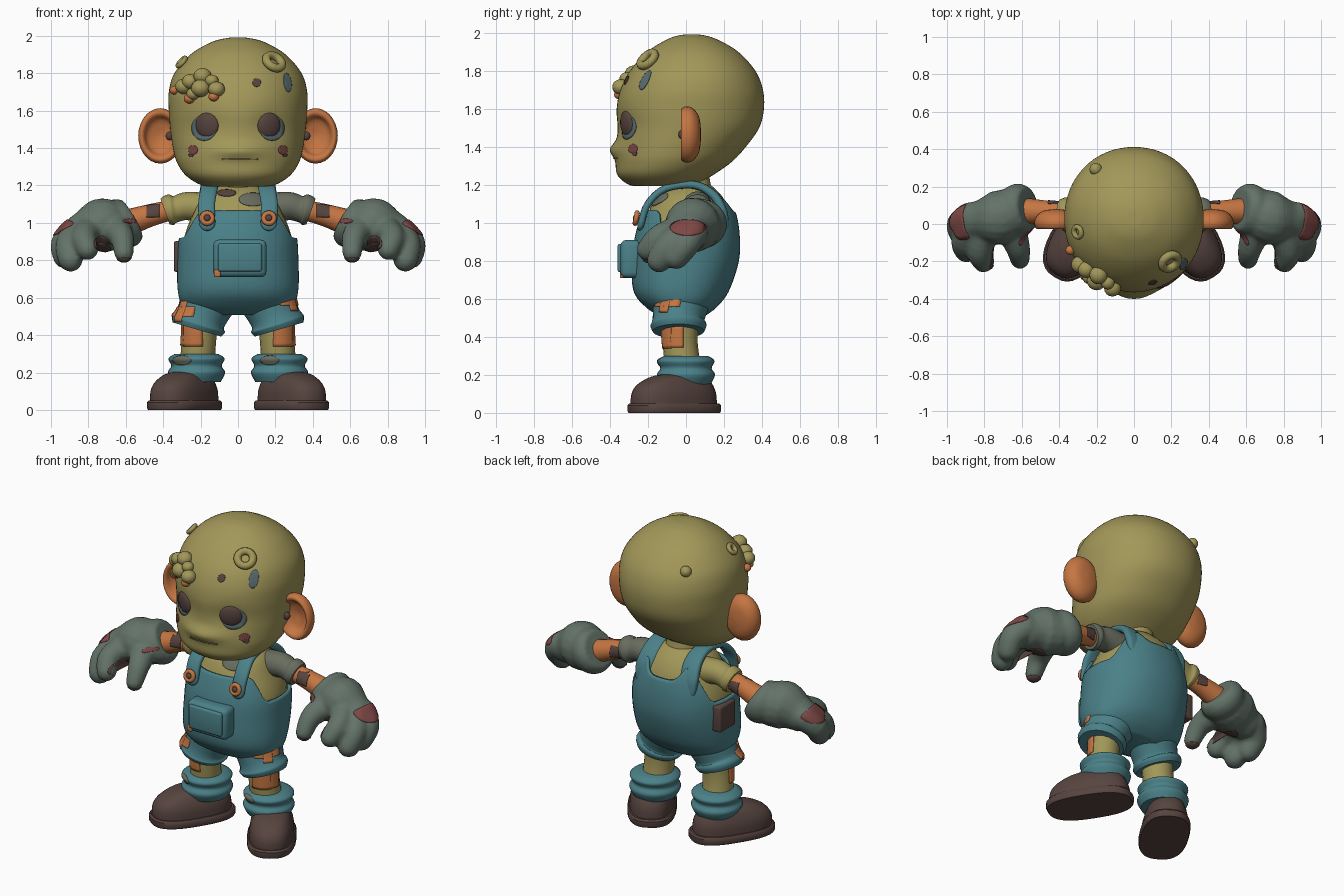
import bpy, bmesh
from math import sin, cos, tau, radians, exp, sqrt, copysign
from mathutils import Vector, Matrix
from mathutils.bvhtree import BVHTree

if "Cube" in bpy.data.objects:
    bpy.data.objects.remove(bpy.data.objects["Cube"])


def material(name, *rgb):
    m = bpy.data.materials.new(name)
    m.use_nodes = True
    m.diffuse_color = (*rgb, 1)
    m.node_tree.nodes["Principled BSDF"].inputs["Base Color"].default_value = (*rgb, 1)
    return m


SKIN, DARK = material("olive skin", .36, .31, .1), material("dark olive", .2, .165, .06)
ORANGE, TEAL = material("rust orange", .56, .18, .055), material("teal cloth", .07, .22, .25)
GLOVE, BROWN = material("grey green", .125, .17, .14), material("dark brown", .095, .058, .05)
MAROON, SLATE = material("maroon", .21, .065, .06), material("olive grey", .14, .155, .115)
STAIN = material("blue grey", .1, .15, .16)


def make(bm, name, mat, sharp=60):
    bmesh.ops.recalc_face_normals(bm, faces=bm.faces)
    me = bpy.data.meshes.new(name)
    bm.to_mesh(me)
    bm.free()
    me.materials.append(mat)
    me.shade_smooth()
    me.set_sharp_from_angle(angle=radians(sharp))
    ob = bpy.data.objects.new(name, me)
    bpy.context.collection.objects.link(ob)
    return ob


def skin_rings(bm, rings, top=True):
    vs = [[bm.verts.new(p) for p in r] for r in rings]
    n = len(vs[0])
    for a, b in zip(vs, vs[1:]):
        for i in range(n):
            bm.faces.new((a[i], a[(i + 1) % n], b[(i + 1) % n], b[i]))
    for cap in (vs[0], vs[-1]) if top else (vs[0],):
        bm.faces.new(cap)


def blend(rows, t):
    """Smooth interpolation along a list of rows."""
    i = min(int(t), len(rows) - 2)
    f = t - i
    a, b, c, d = (rows[max(0, min(len(rows) - 1, i + k))] for k in (-1, 0, 1, 2))
    return [q + f / 2 * (r - p + f * (2 * p - 5 * q + 4 * r - s + f * (3 * (q - r) + s - p)))
            for p, q, r, s in zip(a, b, c, d)]


def corner(ang, p):
    """Point on a unit circle squared off by p."""
    return [copysign(abs(v) ** (2 / p), v) for v in (cos(ang), sin(ang))]


def oval(rows, t, ang, p=2.2, grow=0):
    """Point on a lofted body; a row is height, half width, front y, back y."""
    z, w, yf, yb = blend(rows, t)
    c, s = corner(ang, p)
    return Vector((c * (w + grow), (yf + yb) / 2 + s * ((yb - yf) / 2 + grow), z))


def loft(name, mat, rows, steps=4, n=32, p=2.2, place=Matrix(), warp=None, sharp=60):
    bm = bmesh.new()
    skin_rings(bm, [[place @ oval(rows, k / steps, tau * i / n, p) for i in range(n)]
                    for k in range((len(rows) - 1) * steps + 1)])
    for v in bm.verts if warp else ():
        v.co.y += warp(v.co)
    return make(bm, name, mat, sharp)


def tube(bm, pts, radii, flat=1, ends=True, n=16, side=(1, 0, 0), p=2):
    """Tapered round or flat sweep, with rounded ends if wanted."""
    rows = [(*q, r) for q, r in zip(pts, radii)]
    samples = [blend(rows, k / 4) for k in range((len(rows) - 1) * 4 + 1)]
    cs = [Vector(q[:3]) for q in samples]
    path = [(c, (cs[min(k + 1, len(cs) - 1)] - cs[max(k - 1, 0)]).normalized(), samples[k][3])
            for k, c in enumerate(cs)]
    if ends:
        arcs = [radians(a) for a in (80, 55, 28)]
        (c, t, r), (c2, t2, r2) = path[0], path[-1]
        path = [(c - t * r * sin(a), t, r * cos(a)) for a in arcs] + path + \
               [(c2 + t2 * r2 * sin(a), t2, r2 * cos(a)) for a in reversed(arcs)]
    rings = []
    for c, t, r in path:
        u = (Vector(side) - t * t.dot(side)).normalized()
        shape = [corner(tau * i / n, p) for i in range(n)]
        rings.append([c + u * r * a + t.cross(u) * r * flat * b for a, b in shape])
    skin_rings(bm, rings)


def one_tube(name, mat, pts, radii, s=1, **options):
    bm = bmesh.new()
    tube(bm, [(x * s, y, z) for x, y, z in pts], radii, **options)
    return make(bm, name, mat)


def facing(loc, normal):
    return Matrix.Translation(loc) @ Vector(normal).to_track_quat('Z', 'Y').to_matrix().to_4x4()


def ball(name, mat, loc, size, normal=(0, 0, 1)):
    bm = bmesh.new()
    bmesh.ops.create_uvsphere(bm, u_segments=16, v_segments=10, radius=1)
    bm.transform(facing(loc, normal) @ Matrix.Diagonal((*size, 1)))
    make(bm, name, mat)


def ring(name, mat, loc, normal, major, minor):
    bpy.ops.mesh.primitive_torus_add(major_radius=major, minor_radius=minor, major_segments=20, minor_segments=8)
    bpy.context.object.name = name
    bpy.context.object.matrix_world = facing(loc, normal)
    bpy.context.object.data.materials.append(mat)
    bpy.ops.object.shade_smooth()


def box(name, mat, loc, size, bevel):
    bm = bmesh.new()
    bmesh.ops.create_cube(bm, size=1)
    bm.transform(Matrix.Translation(loc) @ Matrix.Diagonal((*size, 1)))
    bmesh.ops.bevel(bm, geom=bm.edges[:], offset=bevel, segments=3, affect='EDGES', profile=.5)
    make(bm, name, mat, 50)


def tree_of(ob):
    return BVHTree.FromObject(ob, bpy.context.evaluated_depsgraph_get())


def patch(name, mat, tree, start, aim, w, h, rounded=True, thick=.005):
    """Thin plate laid on a surface along a ray."""
    aim = Vector(aim).normalized()
    u = aim.cross((0, 0, 1)).normalized()
    bm = bmesh.new()
    bmesh.ops.create_grid(bm, x_segments=8, y_segments=8, size=1)
    for vert in bm.verts[:]:
        a, b = vert.co.xy
        if rounded:
            a, b = a * sqrt(1 - b * b / 2), b * sqrt(1 - a * a / 2)
        loc = tree.ray_cast(Vector(start) + u * a * w + u.cross(aim) * b * h, aim)[0]
        if loc is None:
            bm.verts.remove(vert)
        else:
            vert.co = loc - aim * .002
    mod = make(bm, name, mat).modifiers.new("thickness", 'SOLIDIFY')
    mod.thickness, mod.offset = thick, 0


# Head, with nose ridge and shallow eye sockets
def face_shape(c):
    nose = exp(-(c.x / .13) ** 2 - ((c.z - 1.385) / .04) ** 2)
    socket = exp(-((abs(c.x) - .165) / .08) ** 2 - ((c.z - 1.52) / .08) ** 2)
    return socket * .015 - nose * .035 if c.y < 0 else 0

head_rows = [(1.195, .1, -.24, -.02), (1.2, .19, -.3, .05), (1.25, .275, -.36, .14), (1.32, .325, -.37, .24),
             (1.4, .348, -.365, .315), (1.5, .362, -.36, .385), (1.6, .37, -.365, .41), (1.7, .37, -.345, .405),
             (1.8, .34, -.295, .365), (1.9, .255, -.205, .275), (1.965, .145, -.1, .165), (1.988, .06, -.03, .09),
             (1.991, .004, .025, .035)]
skull = tree_of(loft("head", SKIN, head_rows, 6, 64, 2.08, warp=face_shape))
back = Vector((0, 1, 0))
for s in (-1, 1):
    patch("eye_shadow", STAIN, skull, (.182 * s, -1, 1.507), back, .066, .068)
    loc, normal = skull.ray_cast(Vector((.165 * s, -1, 1.52)), back)[:2]
    ball("eye", BROWN, loc, (.068, .072, .024), normal)
    # Cupped ear turned around the y axis
    bm = bmesh.new()
    cup = [(.01, .06), (.09, .05), (.135, .02), (.148, -.015), (.135, -.045), (.11, -.04), (.085, -.005), (.01, .015)]
    skin_rings(bm, [[Vector((s * .415 + r * .8 * cos(tau * i / 28), .02 + y, 1.465 + r * sin(tau * i / 28)))
                     for i in range(28)] for r, y in (blend(cup, k / 3) for k in range(22))])
    make(bm, "ear", ORANGE, 80)
    ball("ear_scab", BROWN, (.365 * s, -.02, 1.465), (.022, .02, .024))
    patch("cheek_scab", MAROON, skull, (.24 * s, -1, 1.39), back, .024, .024)
    patch("cheek_mark", BROWN, skull, (.25 * s, -1, 1.365), back, .012, .014)
patch("mouth", DARK, skull, (.01, -1, 1.34), back, .095, .004, False)
patch("brow_scab", BROWN, skull, (.1, -1, 1.75), back, .022, .022)
patch("temple_stain", STAIN, skull, (.5, -1, 1.75), (-.3, 1, 0), .025, .05)

# Growths on the scalp
centre = Vector((0, .03, 1.6))
for name, d, big in (("scalp_ring", (.2, -.24, .27), .046), ("side_ring", (-.29, -.07, .25), .028)):
    loc, normal = skull.ray_cast(centre, Vector(d))[:2]
    ring(name, SKIN, loc + Vector(d).normalized() * .012, normal, big, big * .5)
for name, mat, x, z, r in (
        *(("forehead_growth", SKIN, *g) for g in ((-.29, 1.73, .046), (-.19, 1.785, .048), (-.2, 1.72, .052),
          (-.115, 1.715, .045), (-.255, 1.755, .045), (-.14, 1.76, .036), (-.24, 1.69, .036))),
        *(("growth_tip", ORANGE, *g) for g in ((-.26, 1.665, .03), (-.13, 1.675, .028), (-.34, 1.71, .026)))):
    ball(name, mat, skull.ray_cast(Vector((x, -1, z)), back)[0] - back * .02, (r, r, r * .9))
ball("back_knob", SKIN, skull.ray_cast(centre, Vector((-.21, .27, .22)))[0], (.034, .034, .034))

# Torso and neck
body_rows = [(.525, .19, -.12, .08), (.57, .27, -.19, .14), (.65, .295, -.25, .2), (.8, .295, -.255, .25),
             (.93, .285, -.24, .255), (1.05, .24, -.2, .235), (1.14, .19, -.15, .19), (1.2, .11, -.06, .13)]
chest = tree_of(loft("torso", SKIN, body_rows))
one_tube("neck", SKIN, [(0, .03, 1.14), (0, .02, 1.25)], [.11, .1], ends=False)
patch("chest_stain", SLATE, chest, (.08, -1, 1.125), back, .075, .035)
patch("collar_stain", BROWN, chest, (-.06, -1, 1.16), back, .05, .018)


# Overalls: a shell with armholes at the sides and raised shoulder panels behind
def cloth_top(a):
    f = max(0, min(1, (abs(sin(a)) - .4) / .3))
    rise = 1.2 if a > tau / 2 else 1.1 + .8 * exp(-((abs(cos(a)) - .62) / .2) ** 2)
    return 3.9 + rise * f * f * (3 - 2 * f)

bm = bmesh.new()
skin_rings(bm, [[oval(body_rows, cloth_top(tau * i / 64) * k / 28, tau * i / 64, grow=.01) for i in range(64)]
                for k in range(29)], top=False)
mod = make(bm, "overalls", TEAL).modifiers.new("cloth", 'SOLIDIFY')
mod.thickness, mod.offset = .018, 1
strap = [(.165, -.235, 1.0), (.168, -.2, 1.1), (.155, -.11, 1.18), (.15, .04, 1.2), (.15, .14, 1.15),
         (.16, .19, 1.07), (.165, .205, 1.0)]
fingers = [([(.69, .05, .985), (.74, .03, .985), (.82, .02, .955)], [.14, .145, .11]),
           ([(.79, -.03, .97), (.825, -.14, .92), (.805, -.2, .86)], [.075, .07, .06]),
           ([(.86, -.0, .95), (.905, -.09, .88), (.895, -.14, .805)], [.082, .073, .067]),
           ([(.87, .04, .95), (.93, .0, .89), (.925, -.05, .82)], [.08, .073, .065]),
           ([(.66, -.02, .97), (.62, -.13, .92), (.61, -.19, .84)], [.085, .065, .052])]
for s in (-1, 1):
    one_tube("strap", TEAL, strap, [.044, .045, .046, .05, .058, .06, .05], s, flat=.42, p=3)
    ring("button", ORANGE, (.165 * s, -.262, 1.025), (0, -1, .2), .028, .014)
    ball("button_centre", BROWN, (.165 * s, -.265, 1.025), (.019, .019, .015), (0, -1, .2))

    # Trouser leg, shin and rolled sock
    knee = tree_of(one_tube("trouser_leg", TEAL, [(.12, -.01, .66), (.17, -.03, .56), (.2, -.04, .49),
                   (.211, -.04, .46), (.22, -.04, .43)], [.16, .145, .135, .148, .135], s, ends=False, n=28))
    for w, tall in ((.08, .026), (.028, .055)):
        patch("knee_patch", ORANGE, knee, (.9 * s, -.58, .555 + .03 * s), (-1.3 * s, 1, 0), w, tall, False, .009)
    shin = tree_of(one_tube("shin", SKIN, [(.2, -.03, .5), (.21, -.03, .36), (.22, -.01, .2)], [.098, .092, .095], s))
    patch("shin_patch", ORANGE, shin, (.6 * s, -1, .405), (-.4 * s, 1, 0), .055, .065, False, .009)
    patch("shin_patch_side", ORANGE, shin, (s, -.06, .4), (-s, 0, 0), .045, .055, False, .009)
    sock = tree_of(one_tube("sock", TEAL, [(.222, 0, z) for z in (.3, .275, .235, .2, .15)],
                            [.115, .15, .135, .153, .13], s, ends=False, n=28))
    patch("sock_stain", SLATE, sock, ((.17 if s > 0 else -.3), -1, .265), back, .05, .024)

    # Shoe pointing outward
    place = Matrix.Translation((.285 * s, -.06, 0)) @ Matrix.Rotation(radians(32 * s), 4, 'Z')
    loft("shoe", BROWN, [(.03, .132, -.25, .24), (.1, .13, -.245, .235), (.15, .115, -.21, .215),
                         (.19, .09, -.13, .18), (.205, .04, -.05, .12)], p=2.5, place=place)
    loft("sole", BROWN, [(0, .14, -.26, .255), (.01, .145, -.265, .26), (.04, .145, -.265, .26),
                         (.05, .138, -.255, .25)], 1, p=2.6, place=place, sharp=40)

    # Sleeve and forearm
    one_tube("sleeve", SLATE if s > 0 else SKIN, [(.18, .06, 1.08), (.27, .06, 1.09), (.33, .06, 1.075),
             (.36, .06, 1.07), (.39, .06, 1.06)], [.08, .076, .07, .083, .074], s, side=(0, 0, 1), ends=False)
    arm = tree_of(one_tube("forearm", ORANGE, [(.35, .06, 1.07), (.47, .065, 1.04), (.62, .07, .99)],
                           [.054, .06, .075], s, side=(0, 0, 1)))
    patch("arm_scab", BROWN, arm, (.455 * s, -1, 1.065), back, .035, .035, False)
    patch("arm_scab_back", BROWN, arm, (.43 * s, 1, 1.05), -back, .03, .035, False)

    # Glove: cuff, palm and curled fingers fused together
    bm = bmesh.new()
    tube(bm, [(x * s, y, z) for x, y, z in ((.565, .085, 1.025), (.6, .08, 1.005), (.64, .075, .985), (.67, .07, .97))],
         [.115, .138, .134, .115], side=(.3, 1, .2), ends=False, n=24)
    for pts, radii in fingers:
        tube(bm, [(x * s, y, z) for x, y, z in pts], radii, side=(.3, 1, .2))
    glove = make(bm, "glove", GLOVE)
    mod = glove.modifiers.new("fuse", 'REMESH')
    mod.mode, mod.voxel_size, mod.use_smooth_shade = 'VOXEL', .014, True
    glove.modifiers.new("soften", 'SMOOTH').iterations = 2
    hand = tree_of(glove)
    patch("knuckle_stain", MAROON, hand, (1.5 * s, .01, .975), (-s, 0, 0), .095, .042)
    patch("palm_stain", BROWN, hand, (.74 * s, -.28, 0), (0, .3, 1), .06, .06)
    patch("thumb_stain", BROWN, hand, (.61 * s, -.2, 0), (0, .01, 1), .04, .04)
    patch("finger_stain", BROWN, hand, (.73 * s, -1, .89), back, .04, .04)
    patch("cuff_stain", MAROON, hand, (.575 * s, -1, 1.01), back, .04, .012)

# Pocket, clip and hip pouch
box("pocket", TEAL, (.01, -.29, .81), (.285, .11, .2), .03)
box("pocket_face", TEAL, (.01, -.34, .815), (.235, .04, .15), .012)
box("pocket_clip", ORANGE, (-.11, -.325, .73), (.035, .045, .04), .008)
box("hip_pouch", BROWN, (-.305, .055, .82), (.075, .16, .165), .012)
